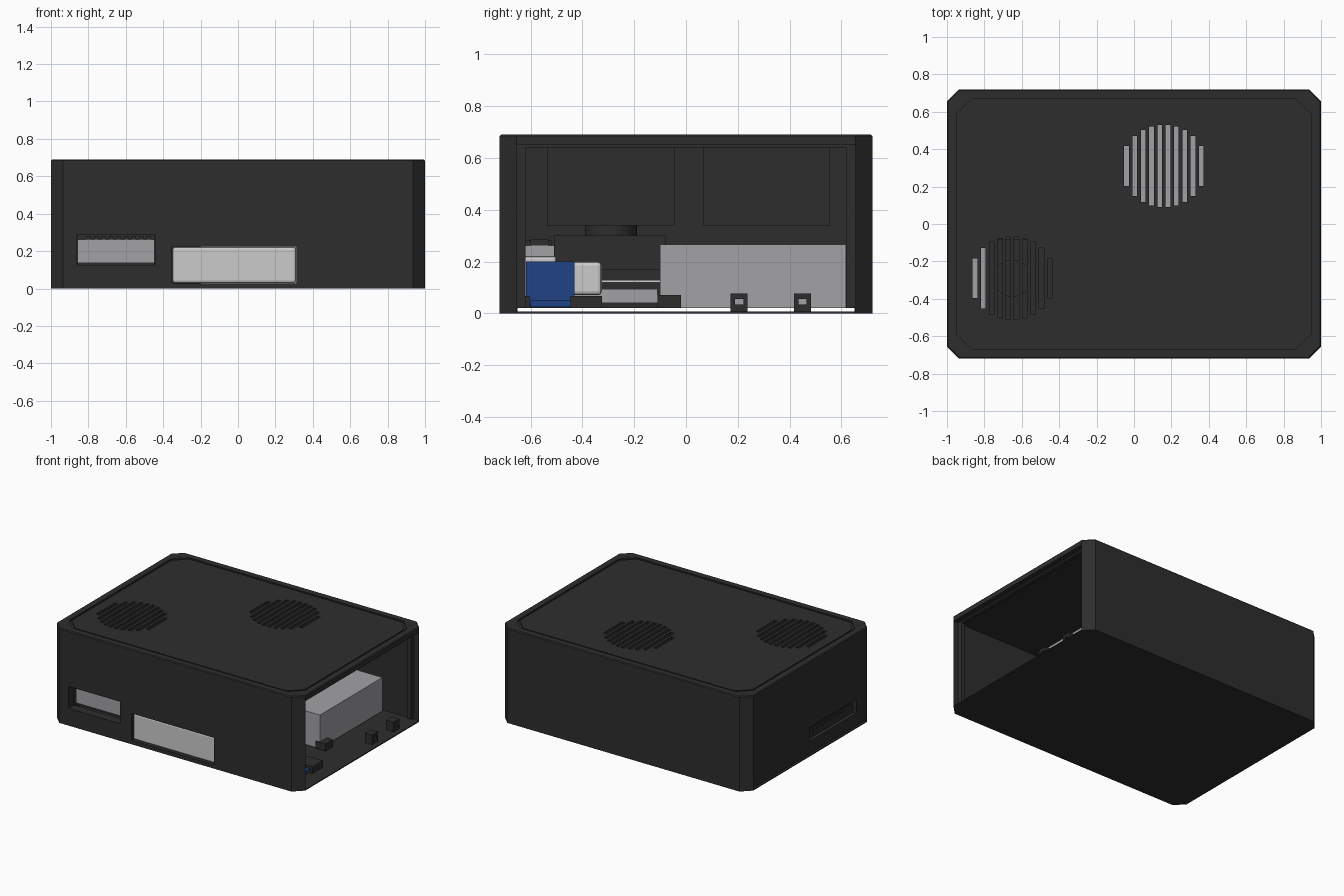
import bpy, bmesh, math
from mathutils import Matrix

cube = bpy.data.objects.get("Cube")
if cube:
    bpy.data.objects.remove(cube)


def material(name, rgb):
    m = bpy.data.materials.new(name)
    m.use_nodes = True
    m.diffuse_color = (*rgb, 1)
    m.node_tree.nodes["Principled BSDF"].inputs["Base Color"].default_value = (*rgb, 1)
    return m


DARK = material("charcoal plastic", (0.027, 0.027, 0.027))
GREY = material("grey metal", (0.36, 0.36, 0.38))
LIGHT = material("light grey plastic", (0.6, 0.6, 0.6))
BLUE = material("blue plastic", (0.015, 0.055, 0.24))


def finish(bm, name, mat):
    bmesh.ops.recalc_face_normals(bm, faces=bm.faces)
    mesh = bpy.data.meshes.new(name)
    bm.to_mesh(mesh)
    bm.free()
    mesh.materials.append(mat)
    obj = bpy.data.objects.new(name, mesh)
    bpy.context.collection.objects.link(obj)
    return obj


def add_box(bm, x, y, z):
    """Box from three (low, high) ranges."""
    mid = [(a + b) / 2 for a, b in (x, y, z)]
    size = [b - a for a, b in (x, y, z)]
    mat = Matrix.Translation(mid) @ Matrix.Diagonal((*size, 1))
    bmesh.ops.create_cube(bm, size=1, matrix=mat)


def boxes(name, mat, *ranges):
    bm = bmesh.new()
    for r in ranges:
        add_box(bm, *r)
    return finish(bm, name, mat)


def slab(name, hx, hy, cut, z0, z1, mat=DARK, bevel=0):
    """Rectangular prism with clipped corners."""
    quarter = [(hx, hy - cut), (hx - cut, hy)]
    pts = quarter + [(-x, y) for x, y in reversed(quarter)]
    pts += [(-x, -y) for x, y in pts]
    bm = bmesh.new()
    face = bm.faces.new([bm.verts.new((x, y, z0)) for x, y in pts])
    ext = bmesh.ops.extrude_face_region(bm, geom=[face])
    top = [v for v in ext["geom"] if isinstance(v, bmesh.types.BMVert)]
    bmesh.ops.translate(bm, verts=top, vec=(0, 0, z1 - z0))
    if bevel:
        rim = [e for e in bm.edges if all(v.co.z == top[0].co.z for v in e.verts)]
        bmesh.ops.bevel(bm, geom=rim, offset=bevel, segments=1, affect="EDGES")
    return finish(bm, name, mat)


def subtract(obj, cutter):
    mod = obj.modifiers.new("cut", "BOOLEAN")
    mod.object, mod.solver = cutter, "EXACT"
    bpy.context.view_layer.update()
    deps = bpy.context.evaluated_depsgraph_get()
    mesh = bpy.data.meshes.new_from_object(obj.evaluated_get(deps))
    obj.modifiers.clear()
    obj.data = mesh


def discard(obj):
    bpy.data.objects.remove(obj)


# Case shell, hollow and open on its left side
shell = slab("case_shell", 1, 0.72, 0.065, 0, 0.68)
cavity = boxes("cavity_cutter", DARK, ((-0.95, 1.2), (-0.655, 0.655), (0.007, 0.65)))
subtract(shell, cavity)
discard(cavity)

# Front windows, side socket recess and the slit under the right wall
windows = boxes("window_cutter", DARK,
                ((-0.86, -0.445), (-0.8, -0.6), (0.125, 0.285)),
                ((-0.352, 0.312), (-0.8, -0.6), (0.028, 0.224)),
                ((-1.1, -0.975), (-0.53, 0), (0.11, 0.21)),
                ((-1.1, -0.9), (-0.65, 0.65), (0.007, 0.02)))
subtract(shell, windows)
discard(windows)

# Lid: bevelled rim, narrow groove and central panel
rim = slab("lid_rim", 1, 0.72, 0.065, 0.68, 0.69, bevel=0.006)
hole = slab("rim_cutter", 0.95, 0.67, 0.085, 0.6, 0.8)
subtract(rim, hole)
discard(hole)
panel = slab("lid_panel", 0.938, 0.658, 0.085, 0.679, 0.688)

# Round vents made of parallel slots
VENTS = [(0.16, 0.31), (-0.65, -0.29)]
RADIUS, PITCH, COUNT = 0.228, 0.0445, 10
bm = bmesh.new()
for cx, cy in VENTS:
    for i in range(COUNT):
        dx = (i - (COUNT - 1) / 2) * PITCH
        half = math.sqrt(RADIUS ** 2 - dx ** 2) * 0.97
        add_box(bm, (cx + dx - 0.0125, cx + dx + 0.0125), (cy - half, cy + half), (0.6, 0.8))
slots = finish(bm, "slot_cutter", DARK)
subtract(shell, slots)
subtract(panel, slots)
discard(slots)

# Square duct hanging below each vent
for n, (cx, cy) in enumerate(VENTS):
    r, t, z = 0.245, 0.024, (0.34, 0.652)
    boxes(f"fan_duct_{n + 1}", DARK,
          *[((cx - r, cx + r), sorted((cy + s * r, cy + s * (r - t))), z) for s in (-1, 1)],
          *[(sorted((cx + s * r, cx + s * (r - t))), (cy - r + t, cy + r - t), z) for s in (-1, 1)])

# Corner screws on the lid
bm = bmesh.new()
for sx in (-1, 1):
    for sy in (-1, 1):
        bmesh.ops.create_cone(bm, cap_ends=True, segments=16, radius1=0.016, radius2=0.016,
                              depth=0.008, matrix=Matrix.Translation((sx * 0.932, sy * 0.655, 0.687)))
finish(bm, "lid_screws", DARK)

# Posts and top rail framing the open side
boxes("opening_frame", DARK,
      *[((x, x + 0.03), sorted((s * 0.66, s * 0.62)), (0.02, 0.66)) for s in (-1, 1) for x in (-0.95, 0.93)],
      ((0.93, 0.96), (-0.65, 0.65), (0.638, 0.66)))

# Power supply with its foot
boxes("power_supply", GREY, ((-0.2, 0.73), (-0.1, 0.617), (0.02, 0.265)))
boxes("supply_foot", DARK, ((0.7, 0.78), (-0.11, -0.02), (0.02, 0.07)))

# Panel clips by the open side, each a small frame around a hole
for n, y in enumerate((0.205, 0.45)):
    boxes(f"panel_clip_{n + 1}", DARK,
          *[((0.9, 0.96), sorted((y + s * 0.033, y + s * 0.016)), (0.007, 0.077)) for s in (-1, 1)],
          *[((0.9, 0.96), (y - 0.016, y + 0.016), z) for z in ((0.007, 0.034), (0.056, 0.077))])

# Front display, rounded at its upright corners
display = boxes("display_bezel", LIGHT, ((-0.35, 0.31), (-0.705, -0.5), (0.03, 0.222)))
body = boxes("display_body", LIGHT, ((-0.33, 0.29), (-0.5, -0.325), (0.07, 0.2)))
for part, width in ((display, 0.012), (body, 0.015)):
    bevel = part.modifiers.new("round", "BEVEL")
    bevel.width, bevel.segments = width, 2

# Blue terminal block and its base plate
boxes("terminal_block", BLUE,
      ((0.33, 0.78), (-0.617, -0.43), (0.03, 0.2)),
      ((0.78, 0.89), (-0.6, -0.445), (0.025, 0.05)))
boxes("terminal_feet", DARK, *[((0.78, 0.91), y, (0.02, 0.068)) for y in
                               ((-0.62, -0.605), (-0.445, -0.325))])

# Port module behind the front window, with ridges above and below
boxes("port_module", GREY, ((-0.857, -0.447), (-0.64, -0.51), (0.14, 0.262)))
bm = bmesh.new()
for i in range(9):
    x = -0.81 + i * 0.04
    add_box(bm, (x, x + 0.025), (-0.66, -0.52), (0.262, 0.282))
add_box(bm, (-0.857, -0.447), (-0.64, -0.53), (0.125, 0.14))
add_box(bm, (-0.857, -0.447), (-0.6, -0.53), (0.262, 0.285))
finish(bm, "port_ridges", DARK)

# Dark controller under the second vent, with a round hub
boxes("controller_box", DARK, ((-0.785, -0.4), (-0.51, -0.08), (0.17, 0.3)))
bm = bmesh.new()
bmesh.ops.create_cone(bm, cap_ends=True, segments=32, radius1=0.1, radius2=0.1, depth=0.04,
                      matrix=Matrix.Translation((-0.65, -0.29, 0.32)))
finish(bm, "controller_hub", DARK)
boxes("side_connector", GREY, ((-0.88, -0.79), (-0.46, -0.11), (0.04, 0.095)))
boxes("connector_strip", LIGHT, ((-0.78, -0.5), (-0.325, -0.1), (0.12, 0.128)))

# Socket set in the recess of the right wall
boxes("side_socket", DARK, ((-0.98, -0.968), (-0.48, -0.06), (0.135, 0.185)),
      ((-0.98, -0.985), (-0.44, -0.1), (0.152, 0.168)))
